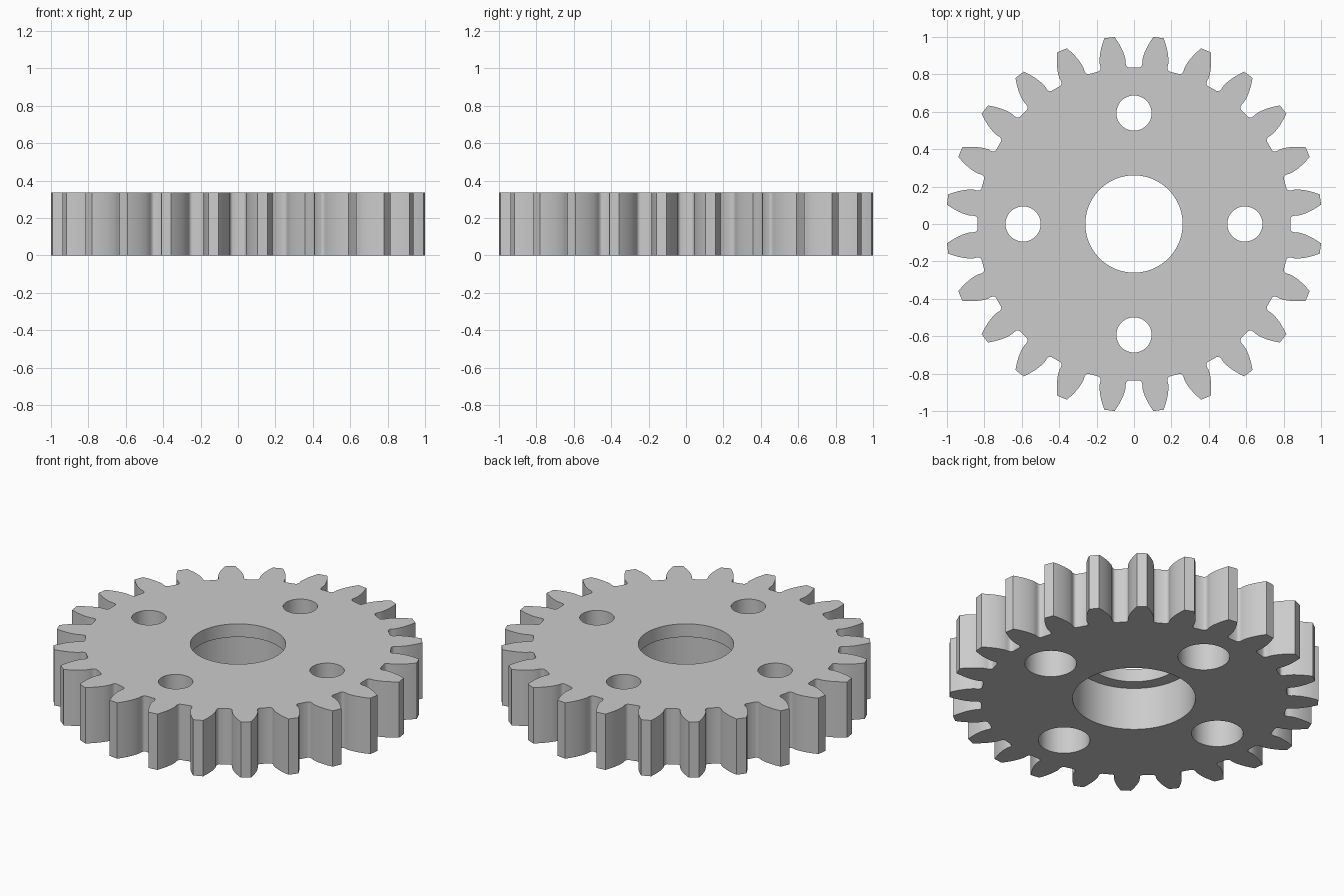
import bpy, bmesh
from math import sin, cos, tan, acos, radians, pi

cube = bpy.data.objects.get("Cube")
if cube:
    bpy.data.objects.remove(cube)

HEIGHT = 0.336
TEETH = 24
TIP_R = 1.0055
PITCH_R = TIP_R * TEETH / (TEETH + 2)
PRESSURE = radians(20)
BASE_R = PITCH_R * cos(PRESSURE)


def polar(r, a):
    return r * cos(a), r * sin(a)


def involute(a):
    return tan(a) - a


def tooth_half():
    """Radius and half angle of one flank, from root to tip."""
    flank = [(0.837, radians(5.6)), (0.841, radians(5.0)),
             (0.849, radians(4.68)), (0.86, radians(4.55))]
    steps = 8
    for i in range(steps + 1):
        r = BASE_R + (TIP_R - BASE_R) * i / steps
        half = pi / (2 * TEETH) + involute(PRESSURE) - involute(acos(min(1, BASE_R / r)))
        flank.append((r, half))
    return flank


def gear_outline():
    flank = tooth_half()
    pts = []
    for t in range(TEETH):
        mid = (t + 0.5) * 2 * pi / TEETH
        pts += [polar(r, mid - a) for r, a in flank]
        pts += [polar(r, mid + a) for r, a in reversed(flank)]
    return pts


def circle(cx, cy, r, n):
    return [(cx + r * cos(2 * pi * i / n), cy + r * sin(2 * pi * i / n)) for i in range(n)]


def wall(bm, rings):
    """Join a stack of (points, z) rings; return the first and last edge loops."""
    loops = [[bm.verts.new((x, y, z)) for x, y in pts] for pts, z in rings]
    for low, high in zip(loops, loops[1:]):
        for i in range(len(low)):
            j = (i + 1) % len(low)
            bm.faces.new((low[i], low[j], high[j], high[i]))

    def edges(loop):
        return [bm.edges.get((loop[i - 1], loop[i])) for i in range(len(loop))]
    return edges(loops[0]), edges(loops[-1])


def stepped_hole(bm, cx, cy, wide, narrow, step_z, n):
    big, small = circle(cx, cy, wide, n), circle(cx, cy, narrow, n)
    return wall(bm, [(big, 0), (big, step_z), (small, step_z), (small, HEIGHT)])


bm = bmesh.new()

# Toothed rim
outline = gear_outline()
ends = [wall(bm, [(outline, 0), (outline, HEIGHT)])]

# Central bore and four bolt holes, all widened from below
ends.append(stepped_hole(bm, 0, 0, 0.335, 0.26, 0.257, 96))
for k in range(4):
    cx, cy = polar(0.593, k * pi / 2)
    ends.append(stepped_hole(bm, cx, cy, 0.141, 0.094, 0.215, 48))

# Bottom and top faces
for side, nz in ((0, -1), (1, 1)):
    edges = [e for pair in ends for e in pair[side]]
    bmesh.ops.triangle_fill(bm, use_beauty=True, edges=edges, normal=(0, 0, nz))
bmesh.ops.recalc_face_normals(bm, faces=bm.faces)

mesh = bpy.data.meshes.new("gear_wheel")
bm.to_mesh(mesh)
bm.free()
mesh.shade_smooth()
mesh.set_sharp_from_angle(angle=radians(35))

# Plain grey finish
grey = bpy.data.materials.new("light_grey")
grey.use_nodes = True
colour = (0.6, 0.6, 0.6, 1)
grey.diffuse_color = colour
grey.node_tree.nodes["Principled BSDF"].inputs["Base Color"].default_value = colour
mesh.materials.append(grey)

gear = bpy.data.objects.new("gear_wheel", mesh)
bpy.context.collection.objects.link(gear)
